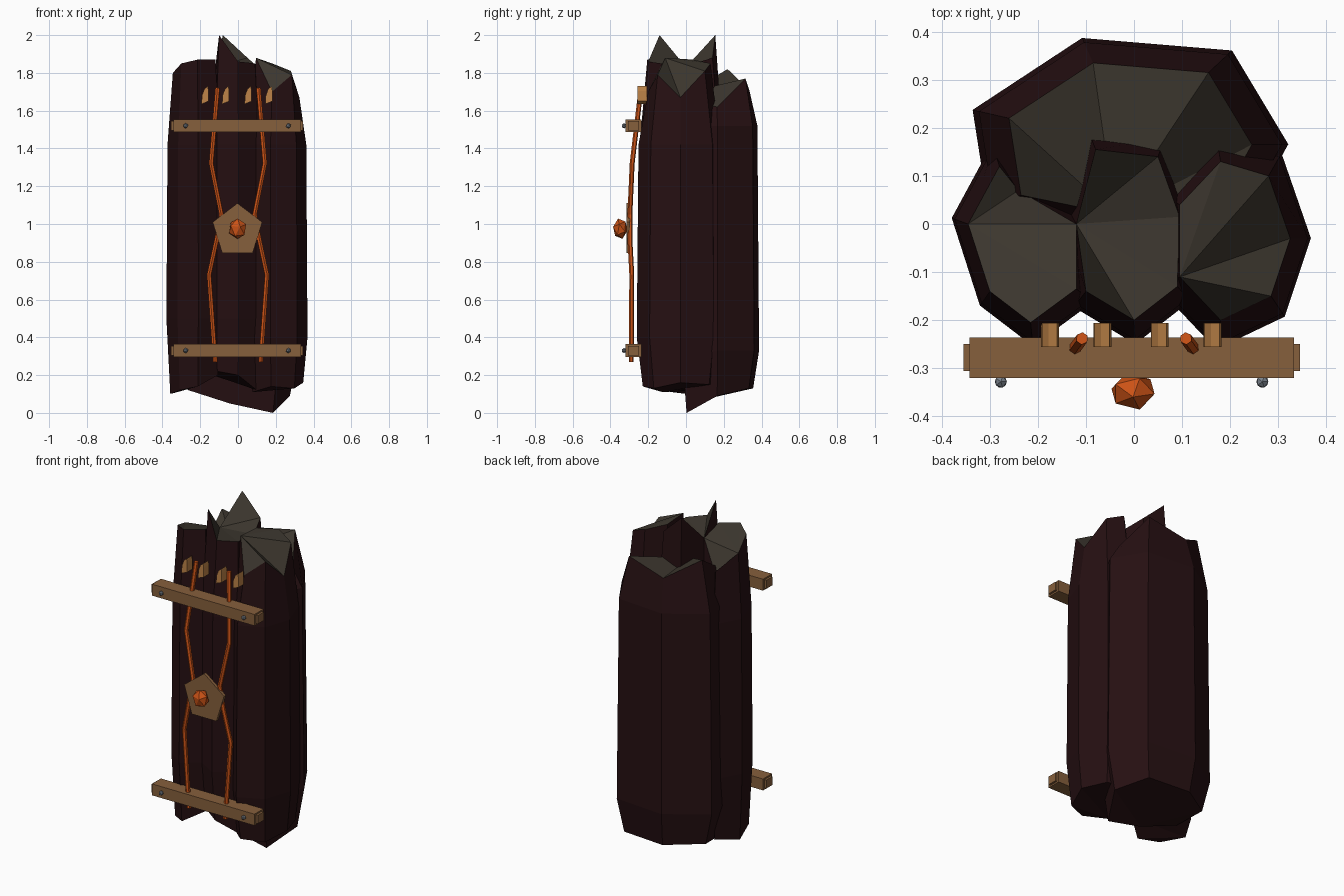
import bpy
import bmesh
import math
from mathutils import Matrix, Vector

old = bpy.data.objects.get("Cube")
if old:
    bpy.data.objects.remove(old, do_unlink=True)


def material(name, rgb):
    mat = bpy.data.materials.new(name)
    mat.use_nodes = True
    colour = (*rgb, 1)
    mat.diffuse_color = colour
    mat.node_tree.nodes["Principled BSDF"].inputs["Base Color"].default_value = colour
    return mat


bark = material("dark bark", (0.019, 0.005, 0.006))
core = material("grey broken core", (0.046, 0.038, 0.028))
wood = material("brown wood", (0.24, 0.115, 0.045))
orange = material("orange", (0.6, 0.085, 0.008))
tan = material("tan horn", (0.52, 0.23, 0.065))
steel = material("grey steel", (0.2, 0.23, 0.27))


def finish(name, bm, *mats):
    bmesh.ops.recalc_face_normals(bm, faces=bm.faces)
    mesh = bpy.data.meshes.new(name)
    bm.to_mesh(mesh)
    bm.free()
    for mat in mats:
        mesh.materials.append(mat)
    obj = bpy.data.objects.new(name, mesh)
    bpy.context.collection.objects.link(obj)
    return obj


def column(name, outline, bulge, low, high):
    """Faceted column: tapered foot, wide middle, jagged grey top."""
    bm = bmesh.new()
    n = len(outline)
    cx = sum(p[0] for p in outline) / n
    cy = sum(p[1] for p in outline) / n

    def ring(scale, height):
        return [bm.verts.new((cx + (p[0] - cx) * scale, cy + (p[1] - cy) * scale, height(p)))
                for p in outline]

    rings = [ring(bulge * 0.86, lambda p: p[3]),
             ring(bulge, lambda p: low),
             ring(bulge * 0.96, lambda p: high),
             ring(1, lambda p: p[2])]
    for a, b in zip(rings, rings[1:]):
        for i in range(n):
            j = (i + 1) % n
            bm.faces.new((a[i], a[j], b[j], b[i]))
    # Both ends are fans from the first outline point
    for end, index in ((rings[0], 0), (rings[-1], 1)):
        for i in range(1, n - 1):
            bm.faces.new((end[0], end[i], end[i + 1])).material_index = index
    return finish(name, bm, bark, core)


# Outline points: x, y, top height, foot height
column("right_column", [
    (-0.345, 0, 1.8, 0.1), (-0.3, -0.14, 1.85, 0.12), (-0.215, -0.205, 1.87, 0.14),
    (-0.12, -0.135, 1.87, 0.2), (-0.12, 0, 1.83, 0.2), (-0.24, 0.07, 1.68, 0.15),
    (-0.28, 0.12, 1.72, 0.13)], 1.3, 0.5, 1.42)
column("middle_column", [
    (-0.12, 0, 1.83, 0.2), (-0.1, -0.14, 2, 0.22), (0, -0.2, 1.86, 0.2),
    (0.09, -0.13, 1.85, 0.12), (0.095, 0.015, 1.84, 0.12), (0.05, 0.14, 1.88, 0.15),
    (-0.08, 0.155, 2, 0.15)], 1.28, 0.5, 1.42)
column("left_column", [
    (0.095, -0.11, 1.88, 0.11), (0.18, -0.2, 1.7, 0.14), (0.285, -0.15, 1.79, 0.13),
    (0.325, -0.03, 1.67, 0.16), (0.28, 0.1, 1.81, 0.15), (0.18, 0.13, 1.85, 0.15),
    (0.095, 0.04, 1.87, 0.12)], 1.36, 0.4, 1.42)
column("back_column", [
    (-0.04, 0.02, 1.7, 0.05), (0.165, 0.02, 1.64, 0), (0.245, 0.165, 1.62, 0.09),
    (0.155, 0.315, 1.77, 0.13), (-0.085, 0.335, 1.71, 0.13), (-0.26, 0.22, 1.82, 0.14),
    (-0.235, 0.06, 1.72, 0.12)], 1.3, 0.33, 1.52)


def box(bm, centre, size):
    bmesh.ops.create_cube(bm, size=1, matrix=Matrix.Translation(centre)
                          @ Matrix.Diagonal((*size, 1)))


def prism(name, outline, y, depth, mat):
    """Flat x-z outline given thickness along y."""
    bm = bmesh.new()
    face = bm.faces.new([bm.verts.new((x, y, z)) for x, z in outline])
    new = bmesh.ops.extrude_face_region(bm, geom=[face])["geom"]
    bmesh.ops.translate(bm, vec=(0, depth, 0),
                        verts=[v for v in new if isinstance(v, bmesh.types.BMVert)])
    return finish(name, bm, mat)


def ball(name, centre, size, mat, turn=0):
    bm = bmesh.new()
    bmesh.ops.create_icosphere(bm, subdivisions=1, radius=1,
                               matrix=Matrix.Translation(centre) @ Matrix.Diagonal((*size, 1))
                               @ Matrix.Rotation(turn, 4, "X"))
    return finish(name, bm, mat)


# Cross bars with stepped ends, and their bolts
for label, z in (("upper", 1.52), ("lower", 0.33)):
    bm = bmesh.new()
    box(bm, (-0.005, -0.278, z), (0.675, 0.084, 0.068))
    box(bm, (-0.005, -0.278, z), (0.7, 0.056, 0.05))
    finish(label + "_cross_bar", bm, wood)
    for side, x in (("right", -0.277), ("left", 0.267)):
        ball(f"{label}_{side}_bolt", (x, -0.328, z), (0.014,) * 3, steel)

# Cords running behind the plate, mirrored left and right
for side, sign in (("right", -1), ("left", 1)):
    path = [(0.108, -0.238, 1.72), (0.142, -0.285, 1.32), (0.088, -0.297, 1.05),
            (0.112, -0.297, 0.92), (0.153, -0.287, 0.73), (0.12, -0.29, 0.27)]
    curve = bpy.data.curves.new(side + "_cord", "CURVE")
    curve.dimensions = "3D"
    curve.bevel_depth = 0.013
    curve.bevel_resolution = 1
    curve.use_fill_caps = True
    spline = curve.splines.new("POLY")
    spline.points.add(len(path) - 1)
    for point, (x, y, z) in zip(spline.points, path):
        point.co = (x * sign, y, z, 1)
    spline.use_smooth = False
    curve.materials.append(orange)
    bpy.context.collection.objects.link(bpy.data.objects.new(side + "_cord", curve))

# Five-sided plate with a faceted gem
pentagon = [(0.138 * math.sin(k * math.tau / 5) - 0.003,
             0.965 + 0.145 * math.cos(k * math.tau / 5)) for k in range(5)]
prism("centre_plate", pentagon, -0.315, 0.018, wood)
ball("gem", (-0.002, -0.348, 0.975), (0.05, 0.04, 0.056), orange, 0.3)

# Row of small horn teeth
tooth = [(-0.02, -0.05), (0.017, -0.035), (0.017, 0.02), (0.013, 0.045),
         (-0.005, 0.03), (-0.018, -0.005)]
for number, x in enumerate((-0.173, -0.064, 0.055, 0.165), 1):
    prism(f"tooth_{number}", [(x + dx, 1.685 + dz) for dx, dz in tooth], -0.256, 0.05, tan)
